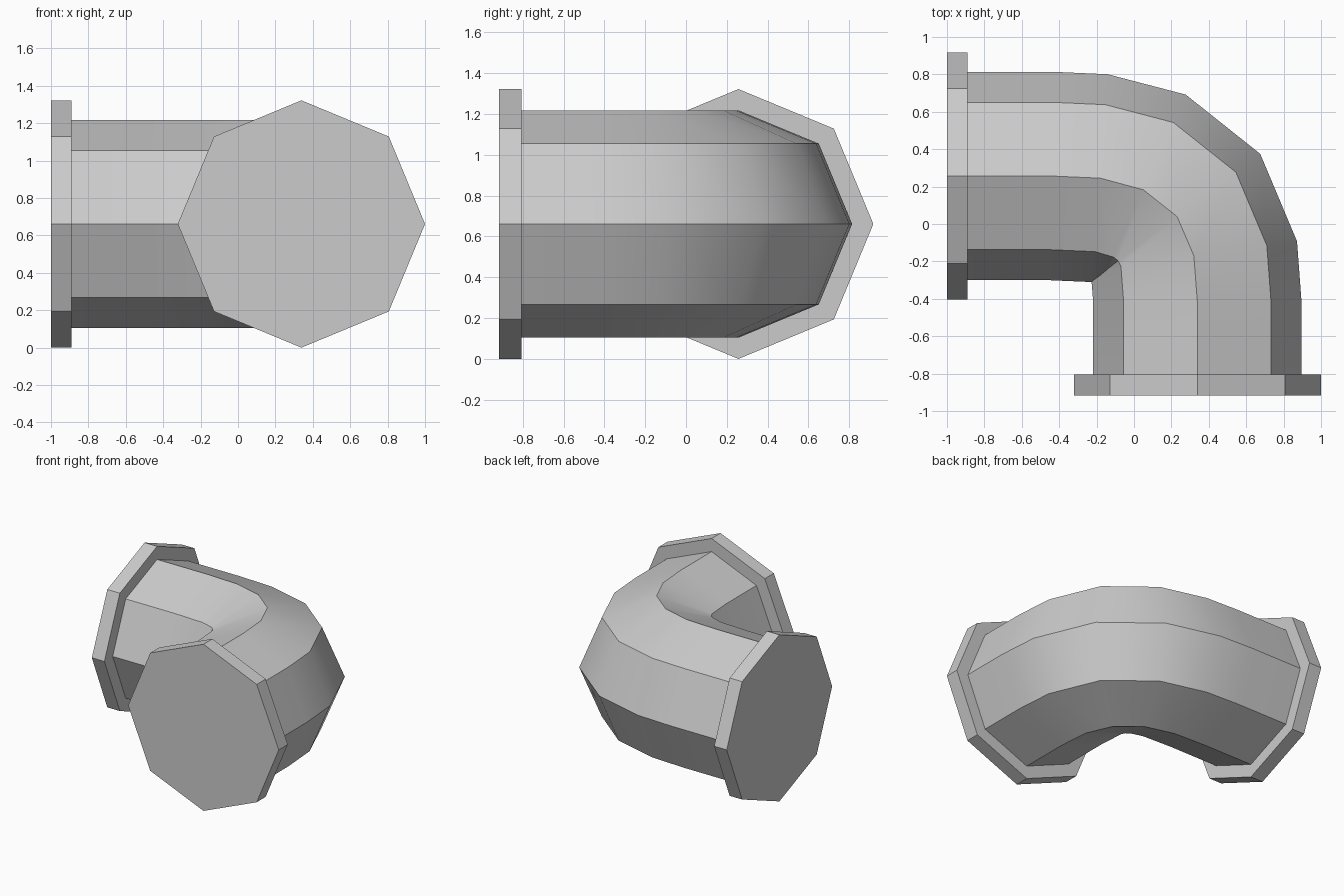
import bpy, bmesh, math
from mathutils import Vector

if "Cube" in bpy.data.objects:
    bpy.data.objects.remove(bpy.data.objects["Cube"])

SIDES, ZC = 8, 0.661
YC, XC = 0.257, 0.339  # centre lines of the two pipe mouths


def loft(name, sections, radius):
    """Octagonal tube through sections (x, y, outward angle in degrees)."""
    bm = bmesh.new()
    rings = []
    for x, y, deg in sections:
        a = math.radians(deg)
        out = Vector((math.cos(a), math.sin(a), 0))
        ring = []
        for i in range(SIDES):
            t = 2 * math.pi * i / SIDES
            p = Vector((x, y, ZC)) + radius * (math.cos(t) * out + math.sin(t) * Vector((0, 0, 1)))
            ring.append(bm.verts.new(p))
        rings.append(ring)
    for r0, r1 in zip(rings, rings[1:]):
        for i in range(SIDES):
            j = (i + 1) % SIDES
            bm.faces.new((r0[i], r0[j], r1[j], r1[i]))
    bm.faces.new(rings[0])
    bm.faces.new(rings[-1])
    bmesh.ops.recalc_face_normals(bm, faces=bm.faces)
    # the tight inner bend folds over itself, so check the orientation on the first cap
    bm.faces.ensure_lookup_table()
    bm.normal_update()
    cap = bm.faces[-2]
    x0, y0, _ = sections[0]
    x1, y1, _ = sections[1]
    if cap.normal.dot(Vector((x0 - x1, y0 - y1, 0))) < 0:
        bmesh.ops.reverse_faces(bm, faces=bm.faces)
    mesh = bpy.data.meshes.new(name)
    bm.to_mesh(mesh)
    bm.free()
    obj = bpy.data.objects.new(name, mesh)
    bpy.context.collection.objects.link(obj)
    return obj


# curved pipe body
pipe = loft("elbow_pipe", [
    (-0.90, YC, 90), (-0.45, YC, 88), (-0.18, 0.245, 86), (0.05, 0.183, 66),
    (0.23, 0.04, 37), (0.32, -0.17, 8), (XC, -0.42, 0), (XC, -0.815, 0)], 0.557)
bpy.context.view_layer.objects.active = pipe
pipe.select_set(True)
bpy.ops.object.shade_smooth_by_angle(angle=math.radians(33))

# end flanges
loft("left_flange", [(-1.0, YC, 90), (-0.89, YC, 90)], 0.661)
loft("front_flange", [(XC, -0.917, 0), (XC, -0.805, 0)], 0.661)
